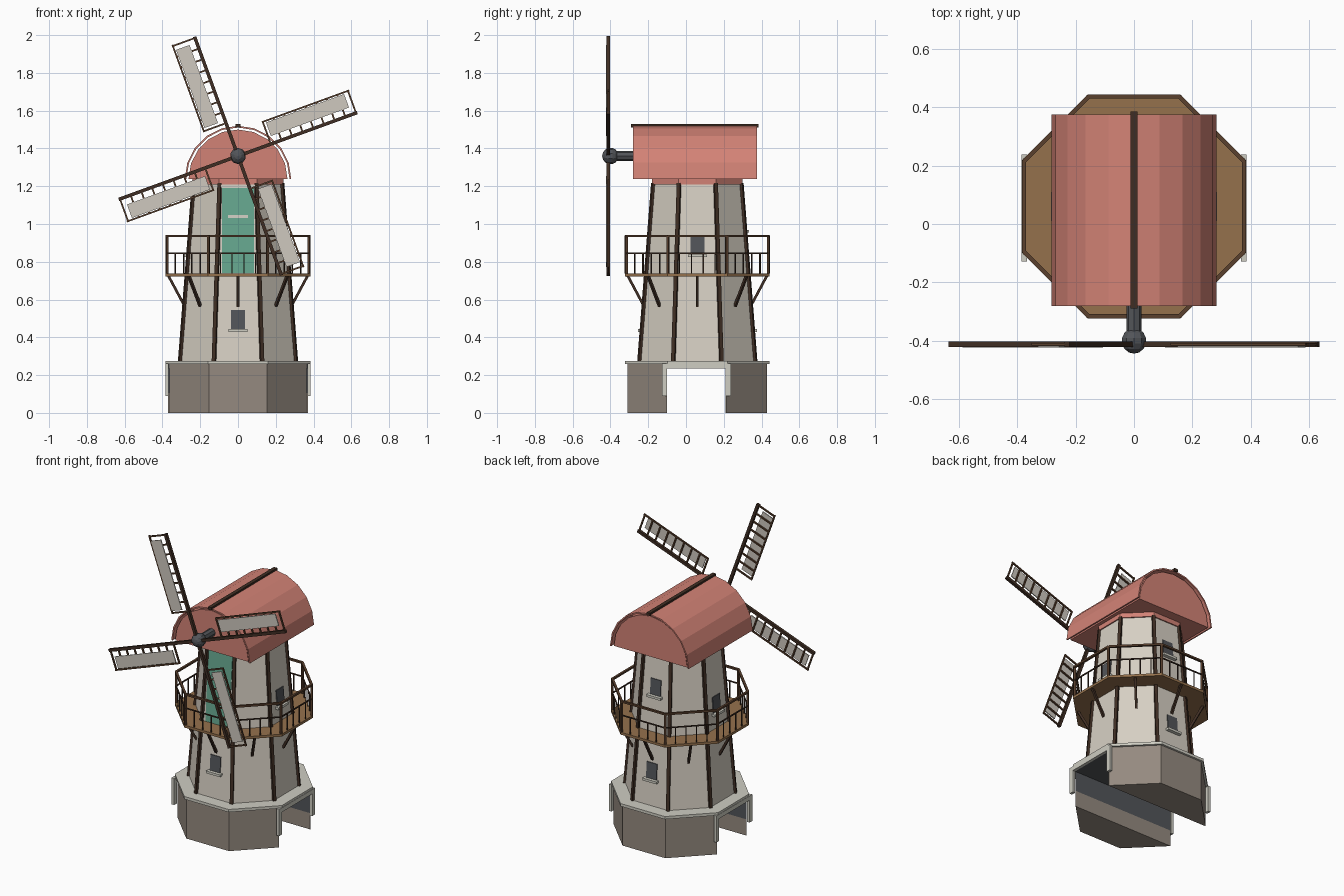
import bpy, bmesh
from math import sin, cos, pi, tan, radians
from mathutils import Vector, Matrix

if "Cube" in bpy.data.objects:
    bpy.data.objects.remove(bpy.data.objects["Cube"])

CY = 0.06                      # tower axis
Z0, Z1, A0, A1 = 0.275, 1.215, 0.305, 0.232   # tower taper
V = Vector


def material(name, r, g, b):
    m = bpy.data.materials.new(name)
    m.use_nodes = True
    m.diffuse_color = (r, g, b, 1)
    m.node_tree.nodes["Principled BSDF"].inputs["Base Color"].default_value = (r, g, b, 1)
    return m


PLASTER = material("plaster", 0.68, 0.63, 0.55)
STONE = material("stone", 0.30, 0.255, 0.215)
TRIM = material("pale_trim", 0.62, 0.61, 0.54)
RED = material("roof_red", 0.65, 0.225, 0.18)
TEAL = material("door_teal", 0.13, 0.38, 0.27)
TAN = material("deck_wood", 0.30, 0.165, 0.073)
DARK = material("dark_timber", 0.05, 0.027, 0.017)
RAIL = material("brown_timber", 0.10, 0.05, 0.026)
IRON = material("dark_grey", 0.085, 0.09, 0.10)
CLOTH = material("sail_cloth", 0.62, 0.58, 0.52)


def finish(name, bm, *mats):
    bmesh.ops.recalc_face_normals(bm, faces=bm.faces)
    mesh = bpy.data.meshes.new(name)
    bm.to_mesh(mesh)
    bm.free()
    for m in mats:
        mesh.materials.append(m)
    ob = bpy.data.objects.new(name, mesh)
    bpy.context.collection.objects.link(ob)
    return ob


def beam(bm, a, b, w, d, side=None):
    """Box from a to b, w wide along side and d deep."""
    a, b = V(a), V(b)
    z = (b - a).normalized()
    x = V(side) if side else z.orthogonal()
    x = (x - z * x.dot(z)).normalized()
    y = z.cross(x)
    m = Matrix((x * w, y * d, b - a)).transposed().to_4x4()
    m.translation = (a + b) / 2
    bmesh.ops.create_cube(bm, size=1, matrix=m)


def corner(i, apothem, z):
    t = pi / 8 + i * pi / 4
    r = apothem / cos(pi / 8)
    return V((r * cos(t), CY + r * sin(t), z))


def octagon(z0, a0, z1, a1):
    bm = bmesh.new()
    lo = [bm.verts.new(corner(i, a0, z0)) for i in range(8)]
    hi = [bm.verts.new(corner(i, a1, z1)) for i in range(8)]
    bm.faces.new(lo)
    bm.faces.new(hi)
    for i in range(8):
        j = (i + 1) % 8
        bm.faces.new((lo[i], lo[j], hi[j], hi[i]))
    return bm


def cut(bm, co, no):
    """Remove the side the normal points to and close the hole."""
    geom = bm.verts[:] + bm.edges[:] + bm.faces[:]
    res = bmesh.ops.bisect_plane(bm, geom=geom, plane_co=co, plane_no=no, clear_outer=True)
    edges = [e for e in res["geom_cut"] if isinstance(e, bmesh.types.BMEdge)]
    bmesh.ops.holes_fill(bm, edges=edges)


def wall_point(face, across, z, out=0.0):
    """Point on a tower face; face counts eighth turns from +x."""
    t = face * pi / 4
    r = A0 + (A1 - A0) * (z - Z0) / (Z1 - Z0) + out
    return V((r * cos(t) - across * sin(t), CY + r * sin(t) + across * cos(t), z))


def side_dir(face):
    return (-sin(face * pi / 4), cos(face * pi / 4), 0)


# Stone base: two halves either side of a through passage, bridged on top
PY0, PY1, PZ, LINE = -0.10, 0.21, 0.235, 0.105
for name, y, s in (("base_front", PY0, 1), ("base_back", PY1, -1)):
    bm = octagon(0, 0.37, 0.26, 0.37)
    cut(bm, (0, y, 0), (0, s, 0))
    inner = [f for f in bm.faces if abs(f.calc_center_median().y - y) < 1e-4]
    geom = inner + list({e for f in inner for e in f.edges}) + list({v for f in inner for v in f.verts})
    bmesh.ops.bisect_plane(bm, geom=geom, plane_co=(0, 0, LINE), plane_no=(0, 0, 1))
    for f in bm.faces:
        c = f.calc_center_median()
        f.material_index = int(abs(c.y - y) < 1e-4 and c.z > LINE)
    finish(name, bm, STONE, IRON)

bm = octagon(PZ, 0.37, 0.26, 0.37)
cut(bm, (0, PY0, 0), (0, -1, 0))
cut(bm, (0, PY1, 0), (0, 1, 0))
finish("passage_ceiling", bm, IRON)
finish("base_cap", octagon(0.258, 0.383, 0.276, 0.383), TRIM)

# Pale surrounds at both ends of the passage
bm = bmesh.new()
for x in (-0.376, 0.376):
    for y in (PY0 - 0.014, PY1 + 0.014):
        beam(bm, (x, y, 0.09), (x, y, 0.262), 0.018, 0.028, (1, 0, 0))
    beam(bm, (x, PY0, 0.248), (x, PY1, 0.248), 0.018, 0.028, (1, 0, 0))
finish("passage_surrounds", bm, TRIM)

# Tower, corner timbers and collar
finish("tower", octagon(Z0, A0, Z1, A1), PLASTER)
bm = bmesh.new()
for i in range(8):
    a, b = corner(i, A0, Z0), corner(i, A1, Z1)
    beam(bm, a, b, 0.02, 0.02, (a.x, a.y - CY, 0))
finish("corner_timbers", bm, DARK)
finish("roof_collar", octagon(1.208, 0.24, 1.24, 0.24), RED)

# Door with lintel and crossbar on the front face
for name, x, z0, z1, d, mat in (("door", 0.17, 0.74, 1.19, 0.008, TEAL),
                                ("door_lintel", 0.19, 1.19, 1.208, 0.022, TRIM),
                                ("door_bar", 0.105, 1.032, 1.047, 0.022, TRIM)):
    bm = bmesh.new()
    beam(bm, wall_point(6, 0, z0), wall_point(6, 0, z1), x, d, side_dir(6))
    finish(name, bm, mat)

# Windows and sills
panes, sills = bmesh.new(), bmesh.new()
for face, z in ((6, 0.495), (2, 0.495), (2, 1.02), (0, 0.89), (4, 0.89)):
    beam(panes, wall_point(face, 0, z - 0.05), wall_point(face, 0, z + 0.05), 0.074, 0.01, side_dir(face))
    beam(sills, wall_point(face, -0.05, z - 0.058, 0.008), wall_point(face, 0.05, z - 0.058, 0.008),
         0.015, 0.03, (0, 0, 1))
finish("window_panes", panes, IRON)
finish("window_sills", sills, TRIM)

# Balcony deck, braces and railing
finish("balcony_deck", octagon(0.722, 0.383, 0.738, 0.383), TAN)
braces, posts, bars = bmesh.new(), bmesh.new(), bmesh.new()
for i in range(8):
    beam(braces, wall_point(i, 0, 0.565), wall_point(i, 0, 0.725, 0.098), 0.014, 0.014, side_dir(i))
    a, b = corner(i, 0.376, 0.738), corner(i + 1, 0.376, 0.738)
    up = V((0, 0, 1))
    beam(posts, a, a + up * 0.2, 0.013, 0.013, (a.x, a.y - CY, 0))
    beam(posts, a + up * 0.198, b + up * 0.198, 0.012, 0.014, up)
    beam(bars, a + up * 0.108, b + up * 0.108, 0.007, 0.007, up)
    for k in range(1, 5):
        p = a.lerp(b, k / 5)
        beam(bars, p, p + up * 0.108, 0.006, 0.006, b - a)
finish("balcony_braces", braces, DARK)
finish("balcony_railing", posts, RAIL)
finish("balcony_balusters", bars, DARK)

# Barrel roof: solid core with a thin shell over it
RZ = 1.238


def arc(r, n):
    return [(r * cos(pi * i / n), RZ + r * sin(pi * i / n)) for i in range(n + 1)]


def extrude_profile(name, pts, y0, y1, mat):
    bm = bmesh.new()
    face = bm.faces.new([bm.verts.new((x, y0, z)) for x, z in pts])
    res = bmesh.ops.extrude_face_region(bm, geom=[face], use_keep_orig=True)
    moved = [v for v in res["geom"] if isinstance(v, bmesh.types.BMVert)]
    bmesh.ops.translate(bm, verts=moved, vec=(0, y1 - y0, 0))
    return finish(name, bm, mat)


extrude_profile("roof_core", arc(0.262, 10), -0.268, 0.363, RED)
extrude_profile("roof_shell", arc(0.282, 10) + arc(0.273, 10)[::-1], -0.28, 0.375, RED)
bm = bmesh.new()
beam(bm, (0, -0.29, 1.521), (0, 0.385, 1.521), 0.024, 0.018, (1, 0, 0))
finish("roof_ridge", bm, DARK)

# Hub and shaft
HUB = V((0, -0.40, 1.36))
bm = bmesh.new()
turn = Matrix.Rotation(pi / 2, 4, "X")
bmesh.ops.create_uvsphere(bm, u_segments=10, v_segments=7, radius=0.044,
                          matrix=Matrix.Translation(HUB) @ turn)
bmesh.ops.create_cone(bm, cap_ends=True, segments=8, radius1=0.026, radius2=0.026, depth=0.16,
                      matrix=Matrix.Translation(HUB + V((0, 0.08, 0))) @ turn)
finish("hub_and_shaft", bm, IRON)

# Four sails: spar, ladder frame and cloth
spars, frames, cloths = bmesh.new(), bmesh.new(), bmesh.new()
for k in range(4):
    t = radians(20 + 90 * k)

    def at(u, v, y=-0.412):
        return V((u * cos(t) - v * sin(t), y, HUB.z + u * sin(t) + v * cos(t)))

    n = (0, 1, 0)
    beam(spars, at(0, 0), at(0.672, 0), 0.018, 0.018, n)
    beam(frames, at(0.18, 0.125), at(0.672, 0.125), 0.009, 0.009, n)
    for i in range(9):
        u = 0.185 + i * 0.06
        beam(frames, at(u, 0), at(u, 0.127), 0.009, 0.009, n)
    beam(cloths, at(0.2, 0.078, -0.42), at(0.64, 0.078, -0.42), 0.006, 0.076, n)
finish("sail_spars", spars, DARK)
finish("sail_frames", frames, RAIL)
finish("sail_cloths", cloths, CLOTH)
